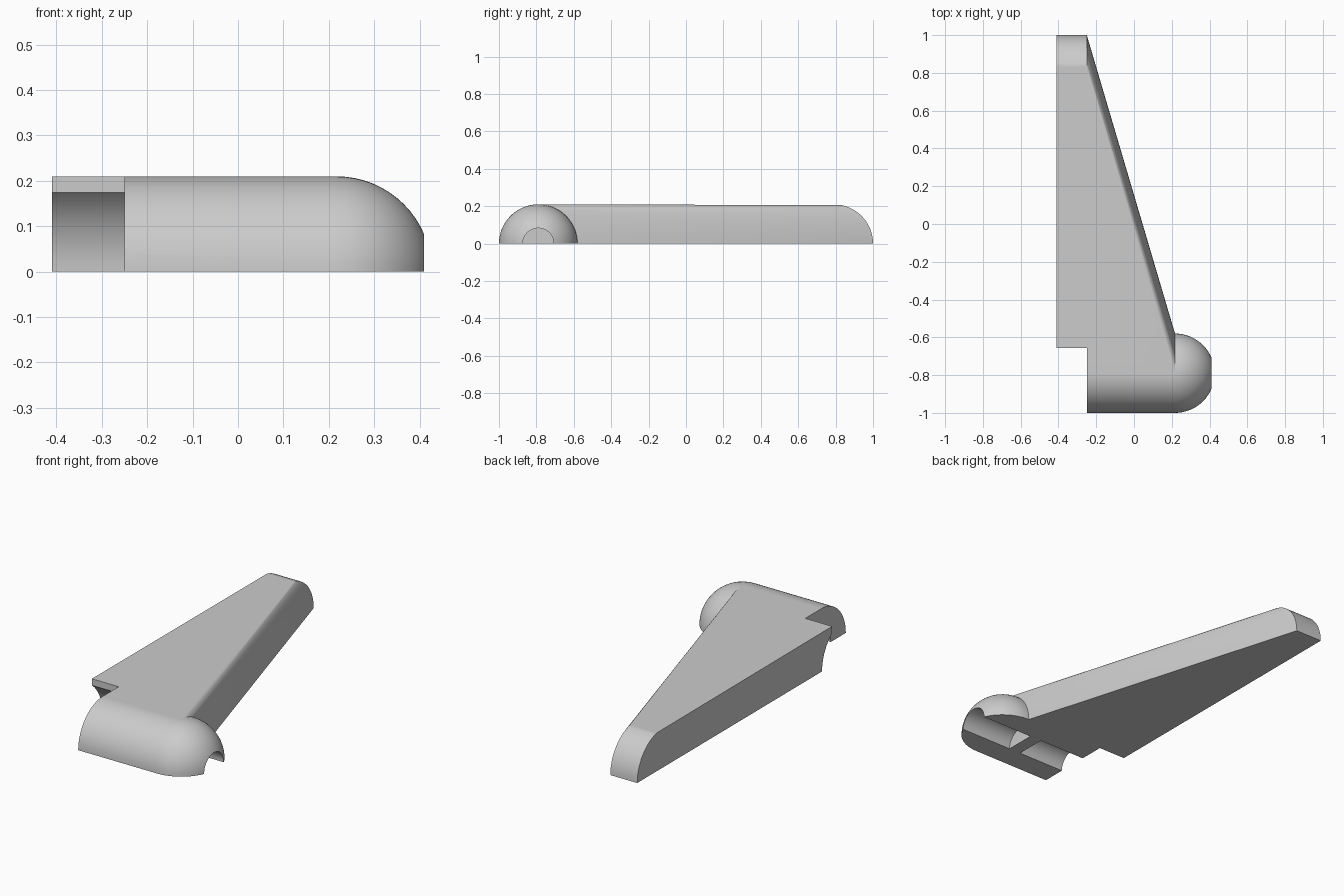
import bpy
import bmesh
from math import sin, cos, pi, radians
from mathutils import Vector, Matrix

if "Cube" in bpy.data.objects:
    bpy.data.objects.remove(bpy.data.objects["Cube"], do_unlink=True)

R = 0.21            # barrel radius
PIN = 0.083         # pin hole radius
AXIS_Y = -0.79      # hinge axis
LEFT, NOTCH, DOME = -0.41, -0.25, 0.217
SEG = 32

grey = bpy.data.materials.new("light_grey")
grey.use_nodes = True
colour = (0.6, 0.6, 0.6, 1)
grey.diffuse_color = colour
grey.node_tree.nodes["Principled BSDF"].inputs["Base Color"].default_value = colour


def add_object(name, bm):
    bmesh.ops.recalc_face_normals(bm, faces=bm.faces)
    mesh = bpy.data.meshes.new(name)
    bm.to_mesh(mesh)
    bm.free()
    mesh.materials.append(grey)
    obj = bpy.data.objects.new(name, mesh)
    bpy.context.collection.objects.link(obj)
    return obj


def hull(name, points):
    bm = bmesh.new()
    for p in points:
        bm.verts.new(p)
    result = bmesh.ops.convex_hull(bm, input=bm.verts)
    loose = {v for v in result["geom_interior"] + result["geom_unused"]
             if isinstance(v, bmesh.types.BMVert)}
    bmesh.ops.delete(bm, geom=list(loose), context="VERTS")
    bmesh.ops.dissolve_limit(bm, angle_limit=radians(0.2),
                             verts=bm.verts, edges=bm.edges)
    return add_object(name, bm)


def rod(name, radius, x0, x1):
    """Cylinder cutter lying along the hinge axis."""
    bm = bmesh.new()
    place = Matrix.Translation(((x0 + x1) / 2, AXIS_Y, 0)) @ Matrix.Rotation(pi / 2, 4, "Y")
    bmesh.ops.create_cone(bm, cap_ends=True, segments=2 * SEG, radius1=radius,
                          radius2=radius, depth=x1 - x0, matrix=place)
    return add_object(name, bm)


def box(name, low, high):
    low, high = Vector(low), Vector(high)
    bm = bmesh.new()
    place = Matrix.Translation((low + high) / 2) @ Matrix.Diagonal((*(high - low), 1))
    bmesh.ops.create_cube(bm, size=1, matrix=place)
    return add_object(name, bm)


def finish(obj, cutters):
    """Cut the part, then smooth its curved faces."""
    bpy.ops.object.select_all(action="DESELECT")
    bpy.context.view_layer.objects.active = obj
    obj.select_set(True)
    for cutter in cutters:
        mod = obj.modifiers.new("cut", "BOOLEAN")
        mod.operation, mod.solver, mod.object = "DIFFERENCE", "EXACT", cutter
        bpy.ops.object.modifier_apply(modifier=mod.name)
    bpy.ops.object.shade_smooth_by_angle(angle=radians(30))
    weighted = obj.modifiers.new("even_shading", "WEIGHTED_NORMAL")
    weighted.keep_sharp = True


# Barrel and tapering arm: half-round barrel hulled with the rounded tip
angles = [pi * i / SEG for i in range(SEG + 1)]
barrel = [(x, AXIS_Y + R * cos(a), R * sin(a)) for x in (LEFT, DOME) for a in angles]
tip = [(x, 1 - R + R * cos(a), R * sin(a))
       for x in (LEFT, NOTCH) for a in angles[:SEG // 2 - 1]]
arm = hull("hinge_arm", barrel + tip)

# Quarter-ball end of the barrel
dome = [(DOME + R * sin(t), AXIS_Y + R * cos(t) * cos(a), R * cos(t) * sin(a))
        for t in angles[:SEG // 2] for a in angles]
dome.append((DOME + R, AXIS_Y, 0))
ball_end = hull("rounded_end", dome)

# Notch with round clearance, and two blind pin holes with a web between
cutters = [
    box("notch_cutter", (-0.6, -1.2, -0.2), (NOTCH, -0.656, 0.4)),
    rod("clearance_cutter", 0.22, -0.6, NOTCH),
    rod("inner_pin_cutter", PIN, -0.6, 0.03),
    rod("outer_pin_cutter", PIN, 0.10, 0.6),
]
finish(arm, cutters)
finish(ball_end, cutters[3:])
for cutter in cutters:
    bpy.data.objects.remove(cutter, do_unlink=True)
